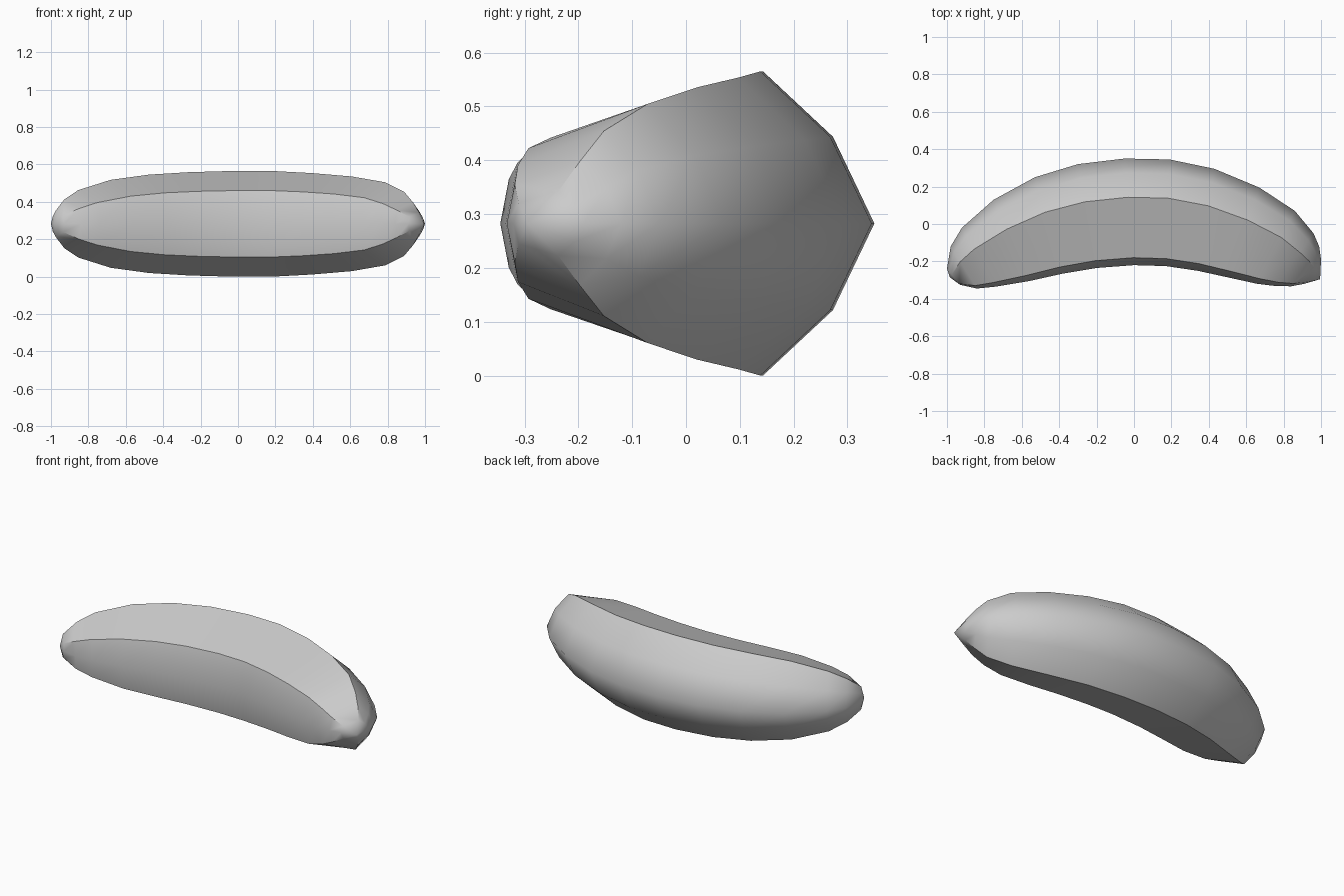
import bpy, bmesh
from mathutils import Vector

if "Cube" in bpy.data.objects:
    bpy.data.objects.remove(bpy.data.objects["Cube"])

MID_Z = 0.2825

# Stations along the fruit: outer x, outer y, inner x, inner y, half height
STATIONS = [
    (-1.00, -0.24, -0.93, -0.325, 0.07),
    (-0.98, -0.12, -0.84, -0.345, 0.13),
    (-0.92, -0.02, -0.74, -0.335, 0.18),
    (-0.75, 0.13, -0.56, -0.305, 0.235),
    (-0.53, 0.25, -0.38, -0.265, 0.263),
    (-0.30, 0.32, -0.20, -0.235, 0.276),
    (-0.05, 0.35, 0.00, -0.22, 0.2825),
    (0.19, 0.345, 0.17, -0.225, 0.2825),
    (0.43, 0.295, 0.34, -0.25, 0.271),
    (0.67, 0.195, 0.50, -0.285, 0.253),
    (0.86, 0.07, 0.66, -0.32, 0.222),
    (0.96, -0.05, 0.76, -0.332, 0.172),
    (0.99, -0.12, 0.84, -0.333, 0.115),
    (1.00, -0.19, 0.91, -0.32, 0.06),
]
# Eight-sided section: fraction from inner to outer edge, fraction of half height
SECTION = [(0, 0), (0.07, 0.63), (0.637, 1), (0.865, 0.57),
           (1, 0), (0.865, -0.57), (0.637, -1), (0.07, -0.63)]
CREASES = (1, 2, 6, 7)

bm = bmesh.new()
rings = []
for ox, oy, ix, iy, h in STATIONS:
    inner, outer = Vector((ix, iy, MID_Z)), Vector((ox, oy, MID_Z))
    rings.append([bm.verts.new(inner.lerp(outer, f) + Vector((0, 0, h * g)))
                  for f, g in SECTION])

# Skin between the sections
n = len(SECTION)
for a, b in zip(rings, rings[1:]):
    for i in range(n):
        j = (i + 1) % n
        bm.faces.new((a[i], a[j], b[j], b[i]))

# Pointed ends
for ring, tip in ((rings[0], (-0.985, -0.285, MID_Z)), (rings[-1], (0.995, -0.295, MID_Z))):
    v = bm.verts.new(tip)
    for i in range(n):
        bm.faces.new((ring[i], ring[(i + 1) % n], v))

bmesh.ops.recalc_face_normals(bm, faces=bm.faces)
for f in bm.faces:
    f.smooth = True

# Sharp lengthwise ridges
for a, b in zip(rings, rings[1:]):
    for i in CREASES:
        bm.edges.get((a[i], b[i])).smooth = False

mesh = bpy.data.meshes.new("banana")
bm.to_mesh(mesh)
bm.free()
bpy.context.collection.objects.link(bpy.data.objects.new("banana", mesh))
